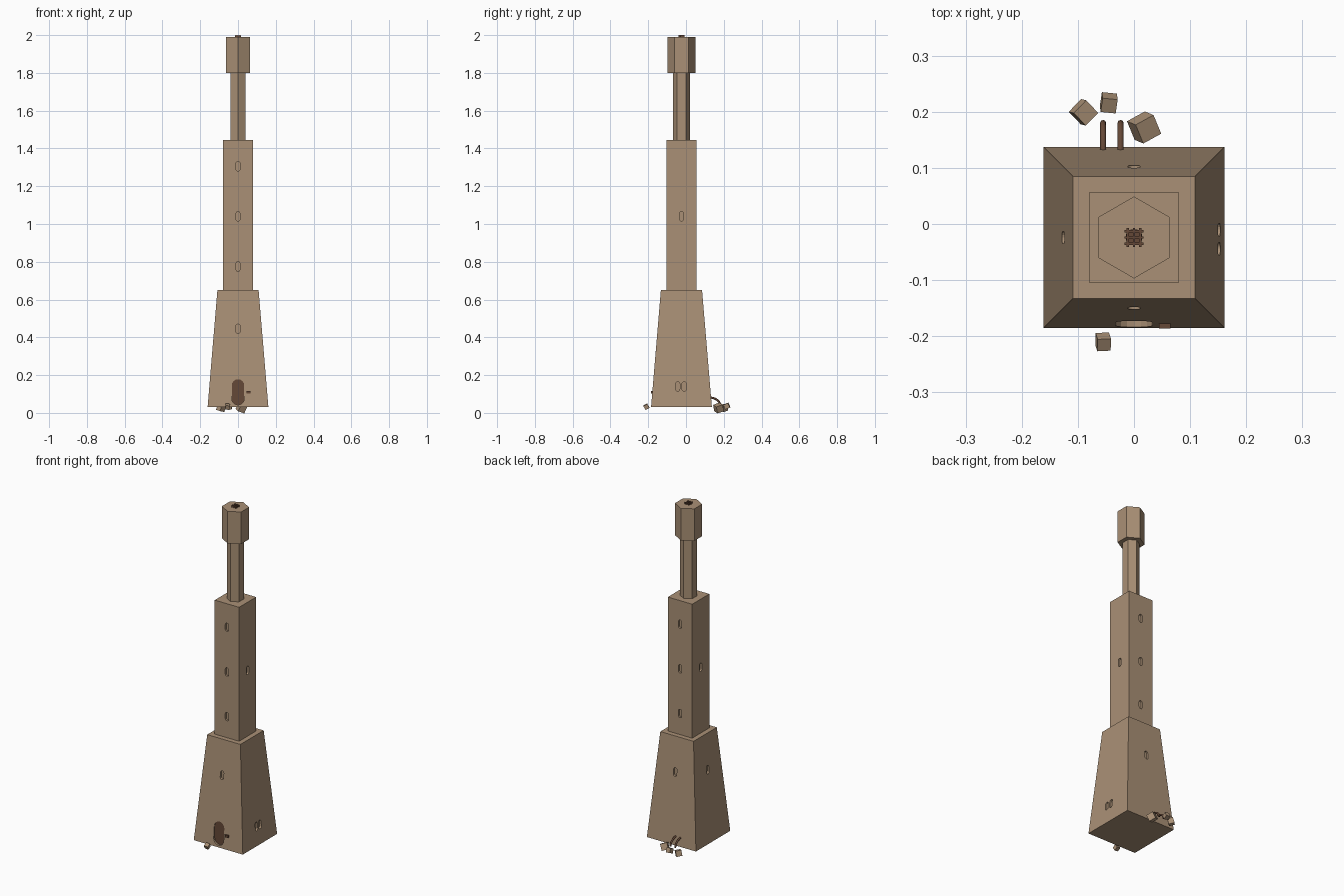
import bpy, bmesh, math
from mathutils import Matrix, Vector, Euler

if "Cube" in bpy.data.objects:
    bpy.data.objects.remove(bpy.data.objects["Cube"])

CY = -0.024  # tower axis in y


def material(name, rgb):
    m = bpy.data.materials.new(name)
    m.diffuse_color = (*rgb, 1)
    m.use_nodes = True
    m.node_tree.nodes["Principled BSDF"].inputs["Base Color"].default_value = m.diffuse_color
    return m


STONE = material("tan_stone", (0.40, 0.28, 0.18))
WOOD = material("dark_brown", (0.13, 0.065, 0.038))


def make(name, bm, mat):
    bmesh.ops.recalc_face_normals(bm, faces=bm.faces[:])
    me = bpy.data.meshes.new(name)
    bm.to_mesh(me)
    bm.free()
    me.materials.append(mat)
    ob = bpy.data.objects.new(name, me)
    bpy.context.collection.objects.link(ob)
    return ob


def prism(name, sides, r0, r1, z0, z1, turn, mat):
    bm = bmesh.new()
    bmesh.ops.create_cone(bm, cap_ends=True, segments=sides, radius1=r0, radius2=r1, depth=z1 - z0,
                          matrix=Matrix.Translation((0, CY, (z0 + z1) / 2)))
    ob = make(name, bm, mat)
    # rotate so a corner sits at the requested angle
    v = ob.data.vertices[0].co
    a = turn - math.atan2(v.y - CY, v.x)
    pivot = Matrix.Translation((0, CY, 0))
    ob.data.transform(pivot @ Matrix.Rotation(a, 4, 'Z') @ pivot.inverted())
    return ob


def add_box(bm, centre, size, rot=(0, 0, 0)):
    bmesh.ops.create_cube(bm, size=1, matrix=Matrix.Translation(centre)
                          @ Euler(rot).to_matrix().to_4x4() @ Matrix.Diagonal((*size, 1)))


def add_slot(bm, pos, angle, w, h, depth):
    """Upright round-ended prism; angle 0 points through the front wall."""
    r, n, ring = w / 2, 8, []
    for side in (1, -1):
        for i in range(n + 1):
            a = math.pi * i / n + (0 if side > 0 else math.pi)
            ring.append((r * math.cos(a), side * (h / 2 - r) + r * math.sin(a)))
    m = Matrix.Translation(pos) @ Matrix.Rotation(angle, 4, 'Z')
    loops = [[bm.verts.new(m @ Vector((x, y, z))) for x, z in ring] for y in (-depth, depth)]
    bm.faces.new(loops[0])
    bm.faces.new(loops[1][::-1])
    for i in range(len(ring)):
        j = (i + 1) % len(ring)
        bm.faces.new((loops[0][i], loops[1][i], loops[1][j], loops[0][j]))


def carve(ob, bm):
    cutter = make("slot_cutter", bm, STONE)
    cutter.hide_render = True
    mod = ob.modifiers.new("slots", 'BOOLEAN')
    mod.operation, mod.solver, mod.object = 'DIFFERENCE', 'EXACT', cutter
    dg = bpy.context.evaluated_depsgraph_get()
    me = bpy.data.meshes.new_from_object(ob.evaluated_get(dg))
    ob.modifiers.clear()
    ob.data = me
    bpy.data.objects.remove(cutter)


def base_half(z):
    return 0.161 + (0.109 - 0.161) * (z - 0.03) / 0.62


# Tower body
R2 = math.sqrt(2)
base = prism("tapered_base", 4, 0.161 * R2, 0.109 * R2, 0.03, 0.65, math.pi / 4, STONE)
middle = prism("middle_tower", 4, 0.08 * R2, 0.08 * R2, 0.65, 1.445, math.pi / 4, STONE)
prism("upper_shaft", 6, 0.046, 0.046, 1.445, 1.80, math.pi / 2, STONE)
prism("tower_head", 6, 0.073, 0.073, 1.80, 1.99, math.pi / 2, STONE)

# Window slots: walls numbered front, right, back, left
FRONT, RIGHT, BACK, LEFT = (i * math.pi / 2 for i in range(4))


def wall_slot(bm, wall, half, z, shift=0.0):
    p = Matrix.Rotation(wall, 3, 'Z') @ Vector((shift, -half, z))
    add_slot(bm, p + Vector((0, CY, 0)), wall, 0.022, 0.05, 0.011)


bm = bmesh.new()
for wall in (FRONT, BACK, LEFT):
    wall_slot(bm, wall, base_half(0.445), 0.445)
for s in (-0.02, 0.014):
    wall_slot(bm, RIGHT, base_half(0.14), 0.14, s)
add_slot(bm, (0, -0.198, 0.11), 0, 0.066, 0.136, 0.03)  # doorway
carve(base, bm)

bm = bmesh.new()
for z in (0.775, 1.04, 1.305):
    wall_slot(bm, FRONT, 0.08, z)
    wall_slot(bm, BACK, 0.08, z)
for wall in (RIGHT, LEFT):
    wall_slot(bm, wall, 0.08, 1.04)
carve(middle, bm)

# Door panel and wall handle
bm = bmesh.new()
add_slot(bm, (0, -0.169, 0.11), 0, 0.066, 0.136, 0.003)
make("door", bm, WOOD)
bm = bmesh.new()
add_box(bm, (0.055, -0.182, 0.11), (0.02, 0.009, 0.014))
make("door_handle", bm, WOOD)

# Roof vent with crossed bars
prism("roof_vent", 8, 0.015, 0.015, 1.988, 1.995, math.pi / 8, WOOD)
bm = bmesh.new()
for o in (-0.011, 0, 0.011):
    add_box(bm, (o, CY, 1.9945), (0.004, 0.034, 0.011))
    add_box(bm, (0, CY + o, 1.9935), (0.034, 0.004, 0.011))
make("vent_bars", bm, WOOD)

# Drain pipes bending down at the back
for x in (-0.055, -0.024):
    cu = bpy.data.curves.new("pipe_path", 'CURVE')
    cu.dimensions = '3D'
    cu.bevel_depth, cu.bevel_resolution, cu.use_fill_caps = 0.0055, 2, True
    sp = cu.splines.new('POLY')
    sp.points.add(7)
    for i, p in enumerate(sp.points):
        t = i / 7 * math.pi / 2
        p.co = (x, 0.12 + 0.06 * math.sin(t), 0.042 + 0.04 * math.cos(t), 1)
    cu.materials.append(WOOD)
    bpy.context.collection.objects.link(bpy.data.objects.new("drain_pipe", cu))

# Loose stone blocks
for pos, size, rot in (((-0.09, 0.199, 0.026), 0.032, (0.25, 0.15, 0.8)),
                       ((-0.045, 0.216, 0.036), 0.027, (0.4, 0.1, -0.1)),
                       ((0.018, 0.172, 0.026), 0.038, (0.35, 0.3, 0.5)),
                       ((-0.055, -0.21, 0.033), 0.024, (0.5, 0.15, 0.05))):
    bm = bmesh.new()
    add_box(bm, pos, (size,) * 3, rot)
    make("loose_block", bm, STONE)
